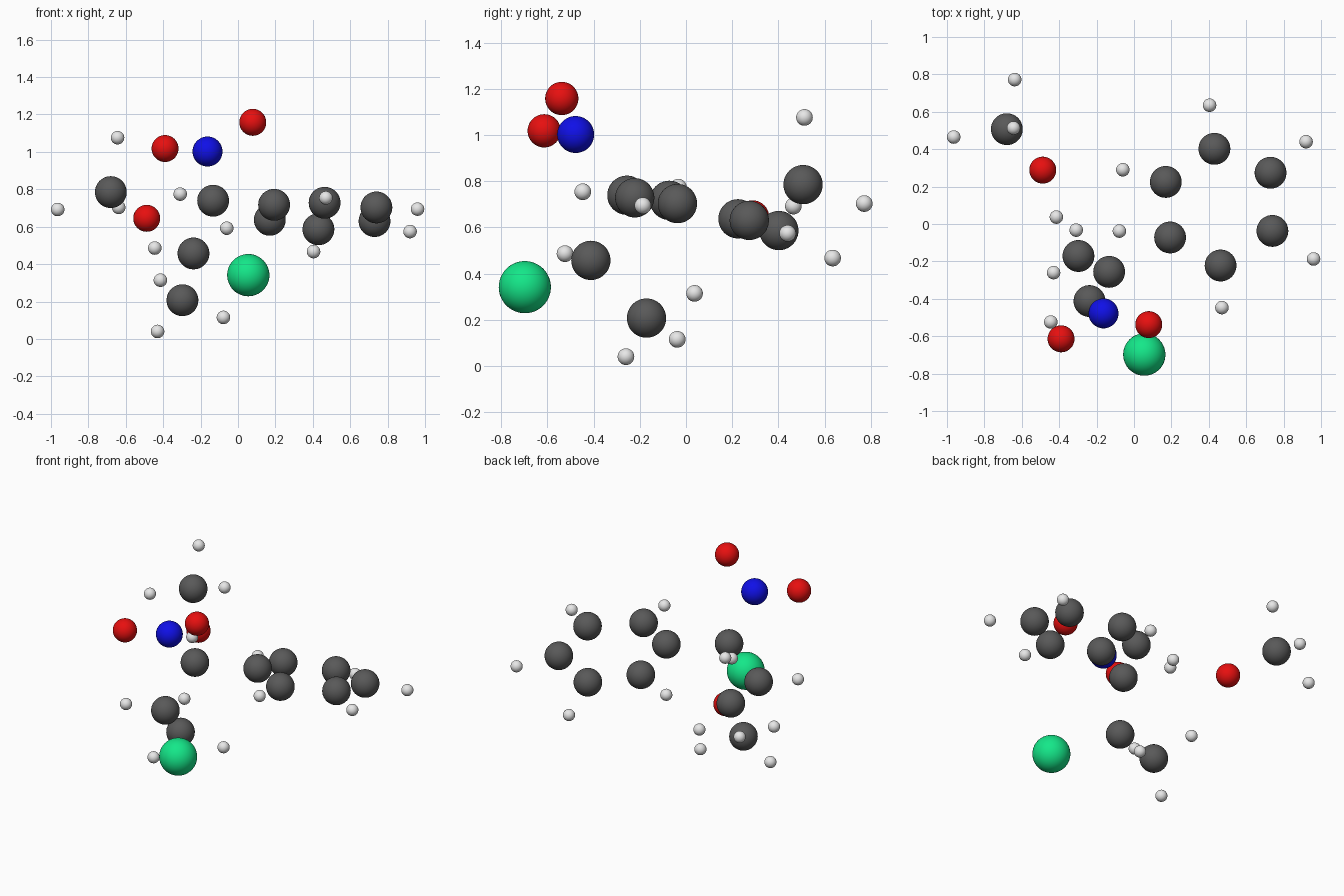
import bpy
from mathutils import Vector

# Remove the default object
default_cube = bpy.data.objects.get("Cube")
if default_cube:
    bpy.data.objects.remove(default_cube, do_unlink=True)


def make_material(name, colour):
    material = bpy.data.materials.new(name)
    material.use_nodes = True
    rgba = (*colour, 1)
    material.diffuse_color = rgba
    shader = next(n for n in material.node_tree.nodes if n.type == "BSDF_PRINCIPLED")
    shader.inputs["Base Color"].default_value = rgba
    return material


def make_ball_mesh(name, radius, material):
    """Smooth ball mesh shared by every ball of one kind."""
    bpy.ops.mesh.primitive_uv_sphere_add(segments=48, ring_count=24, radius=radius)
    template = bpy.context.object
    bpy.ops.object.shade_smooth()
    mesh = template.data
    mesh.name = name
    mesh.materials.append(material)
    bpy.data.objects.remove(template, do_unlink=True)
    return mesh


def place_balls(mesh, part_name, centres):
    for number, centre in enumerate(centres, start=1):
        label = part_name if len(centres) == 1 else f"{part_name}_{number}"
        ball = bpy.data.objects.new(label, mesh)
        ball.location = Vector(centre)
        bpy.context.collection.objects.link(ball)


# One shared mesh and one colour for each kind of ball
carbon = make_ball_mesh("carbon_ball", .085, make_material("dark grey", (.1, .1, .1)))
hydrogen = make_ball_mesh("hydrogen_ball", .036, make_material("pale grey", (.8, .8, .8)))
oxygen = make_ball_mesh("oxygen_ball", .072, make_material("red", (.8, .005, .005)))
nitrogen = make_ball_mesh("nitrogen_ball", .08, make_material("blue", (.005, .005, .8)))
chlorine = make_ball_mesh("chlorine_ball", .113, make_material("green", (.007, .8, .25)))

# Six-sided carbon ring and the hydrogens around it
place_balls(carbon, "ring_carbon", [
    (.17, .225, .637), (.43, .402, .586), (.73, .274, .63),
    (.74, -.037, .703), (.463, -.222, .728), (.193, -.072, .717)])
place_balls(hydrogen, "ring_hydrogen", [
    (-.06, .29, .592), (.404, .635, .467), (.92, .44, .574),
    (.96, -.187, .694), (.47, -.447, .754)])

# Chain leading away from the ring
place_balls(carbon, "chain_carbon", [
    (-.133, -.256, .739), (-.238, -.412, .457), (-.297, -.171, .207)])
place_balls(hydrogen, "chain_hydrogen", [
    (-.415, .037, .314), (-.078, -.038, .115), (-.43, -.26, .04),
    (-.445, -.524, .486), (-.309, -.033, .774)])
place_balls(chlorine, "side_chlorine", [(.055, -.698, .341)])

# Nitrogen with its pair of oxygens
place_balls(nitrogen, "upper_nitrogen", [(-.163, -.478, 1.002)])
place_balls(oxygen, "upper_oxygen", [(-.39, -.614, 1.018), (.079, -.538, 1.158)])

# Separate oxygen and end group
place_balls(oxygen, "end_oxygen", [(-.488, .288, .645)])
place_balls(carbon, "end_carbon", [(-.68, .507, .785)])
place_balls(hydrogen, "end_hydrogen", [
    (-.638, .772, .703), (-.964, .465, .692), (-.644, .513, 1.076)])
